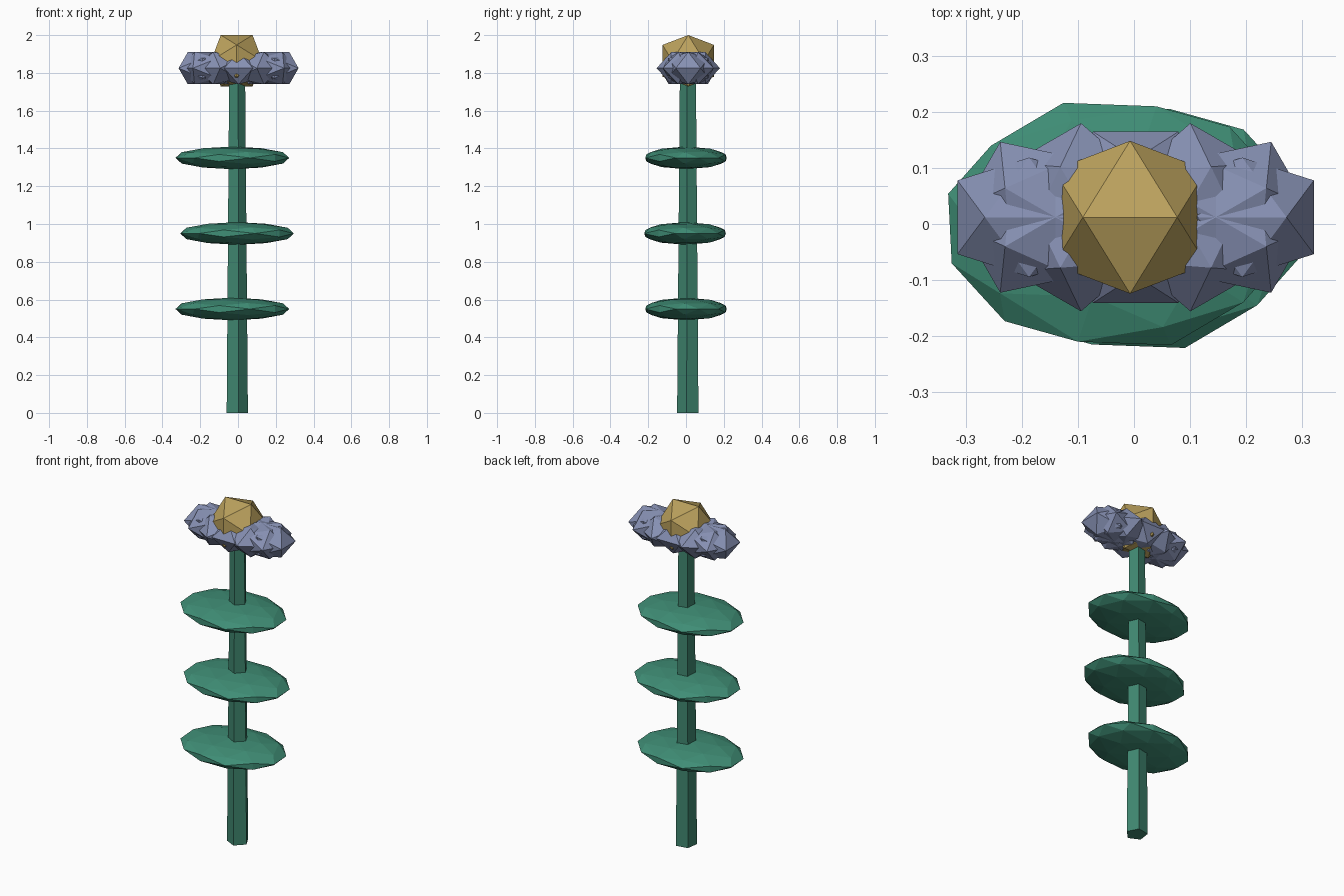
import bpy, bmesh
from math import sin, cos, radians, sqrt
from mathutils import Matrix, Vector
from itertools import combinations

if "Cube" in bpy.data.objects:
    bpy.data.objects.remove(bpy.data.objects["Cube"])


def material(name, rgb):
    m = bpy.data.materials.new(name)
    m.diffuse_color = (*rgb, 1)
    m.use_nodes = True
    m.node_tree.nodes["Principled BSDF"].inputs["Base Color"].default_value = m.diffuse_color
    return m


GREEN = material("stem_green", (0.05, 0.24, 0.16))
LEAF = material("leaf_green", (0.05, 0.27, 0.18))
BLUE = material("petal_blue", (0.24, 0.28, 0.45))
GOLD = material("centre_gold", (0.50, 0.36, 0.11))


def ico_points(detail):
    """Unit icosahedron standing edge-up; detail 1 adds the edge midpoints."""
    t = (1 + sqrt(5)) / 2
    pts = []
    for a in (-1, 1):
        for b in (-t, t):
            pts += [Vector((a, 0, b)), Vector((0, b, a)), Vector((b, a, 0))]
    mids = [p + q for p, q in combinations(pts, 2) if (p - q).length < 2.1]
    return [p.normalized() for p in (pts + mids if detail else pts)]


def ico(name, mat, loc, scale, detail=0, turn=0, spin=0):
    """Turn the mesh, stretch it, spin it about z, then place it."""
    bm = bmesh.new()
    m = (Matrix.Translation(loc) @ Matrix.Rotation(radians(spin), 4, 'Z')
         @ Matrix.Diagonal((*scale, 1)) @ Matrix.Rotation(radians(turn), 4, 'Z'))
    for p in ico_points(detail):
        bm.verts.new(m @ p)
    bmesh.ops.convex_hull(bm, input=bm.verts[:])
    return finish(name, bm, mat)


def finish(name, bm, mat):
    bmesh.ops.recalc_face_normals(bm, faces=bm.faces[:])
    me = bpy.data.meshes.new(name)
    bm.to_mesh(me)
    bm.free()
    me.materials.append(mat)
    ob = bpy.data.objects.new(name, me)
    bpy.context.collection.objects.link(ob)
    return ob


# Five-sided tapering stem
bm = bmesh.new()
bmesh.ops.create_cone(bm, cap_ends=True, segments=5, radius1=0.06, radius2=0.045, depth=1.8,
                      matrix=Matrix.Translation((-0.007, 0.012, 0.9)) @ Matrix.Rotation(radians(190), 4, 'Z'))
finish("stem", bm, GREEN)

# Three flat leaves up the stem
for i, (x, y) in enumerate([(-0.03, 0), (-0.005, -0.005), (-0.03, 0)]):
    ico(f"leaf_{i + 1}", LEAF, (x, y, 0.55 + 0.4 * i), (0.31, 0.227, 0.06), detail=1, turn=18)

# Overlapping ring of faceted petals, squeezed front to back
N = 12
for i in range(N):
    a = radians(360 * i / N)
    ico(f"petal_{i + 1}", BLUE, (0.003 + 0.19 * cos(a), 0.012 + 0.025 * sin(a), 1.825),
        (0.15, 0.145 - 0.02 * abs(cos(a)), 0.1), spin=360 * i / N)

# Gold flower centre
ico("flower_centre", GOLD, (-0.007, 0.012, 1.864), (0.16, 0.16, 0.16))
